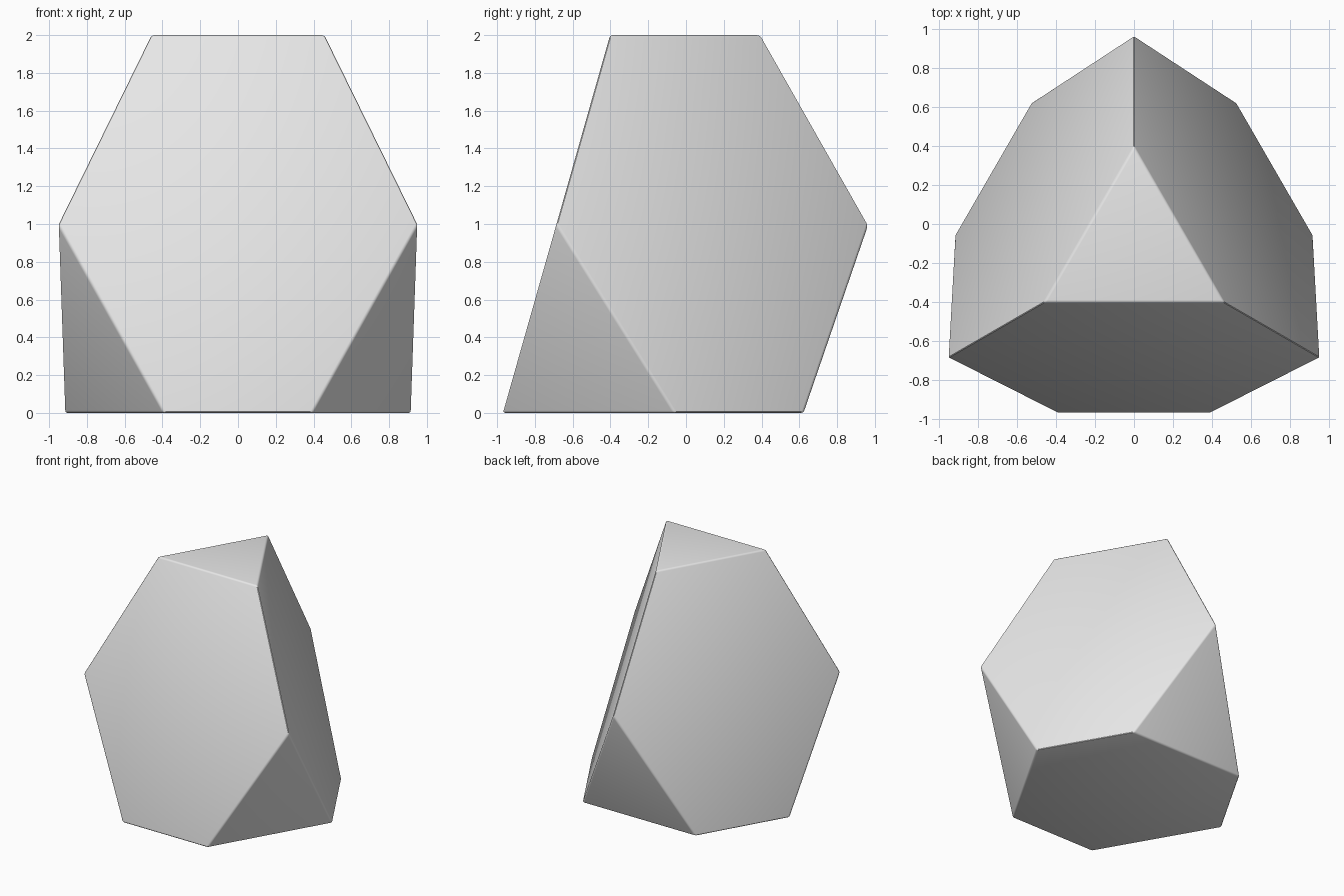
import bpy
import bmesh
import math
from mathutils import Matrix, Vector

cube = bpy.data.objects.get("Cube")
if cube:
    bpy.data.objects.remove(cube, do_unlink=True)

CENTRE_Y = -0.135   # axis of the three-sided body
BASE_R, MID_R, TOP_R = 1.668, 1.101, 0.534
CUT_R = 0.757       # where each corner cut meets the base

# Material
grey = bpy.data.materials.new("light grey")
grey.use_nodes = True
colour = (0.8, 0.8, 0.8, 1)
grey.diffuse_color = colour
grey.node_tree.nodes["Principled BSDF"].inputs["Base Color"].default_value = colour

# Body: three-sided frustum with one corner pointing to the back
bm = bmesh.new()
bmesh.ops.create_cone(bm, cap_ends=True, segments=3, radius1=BASE_R,
                      radius2=TOP_R, depth=2)
corner = max(bm.verts, key=lambda v: v.co.xy.length).co
turn = math.pi / 2 - math.atan2(corner.y, corner.x)
bmesh.ops.transform(bm, verts=bm.verts, matrix=Matrix.Translation(
    (0, CENTRE_Y, 1)) @ Matrix.Rotation(turn, 4, "Z"))

# Slanted cuts across the three base corners
for i in range(3):
    a = math.pi / 2 + i * math.tau / 3
    out = Vector((math.cos(a), math.sin(a), 0))
    point = out * MID_R + Vector((0, CENTRE_Y, 1))
    normal = out - Vector((0, 0, MID_R - CUT_R))
    geom = bm.verts[:] + bm.edges[:] + bm.faces[:]
    bmesh.ops.bisect_plane(bm, geom=geom, dist=1e-5, plane_co=point,
                           plane_no=normal, clear_outer=True)
    bmesh.ops.holes_fill(bm, edges=[e for e in bm.edges if e.is_boundary], sides=0)
bmesh.ops.remove_doubles(bm, verts=bm.verts, dist=1e-4)
bmesh.ops.recalc_face_normals(bm, faces=bm.faces)

mesh = bpy.data.meshes.new("truncated_block")
bm.to_mesh(mesh)
bm.free()
mesh.materials.append(grey)
block = bpy.data.objects.new("truncated_block", mesh)
bpy.context.collection.objects.link(block)

# Slightly softened edges
bevel = block.modifiers.new("soft edges", "BEVEL")
bevel.width = 0.013
bevel.segments = 3
bevel.limit_method = "ANGLE"

bpy.ops.object.select_all(action="DESELECT")
block.select_set(True)
bpy.context.view_layer.objects.active = block
bpy.ops.object.modifier_apply(modifier=bevel.name)
bpy.ops.object.shade_smooth_by_angle(angle=math.radians(30))
